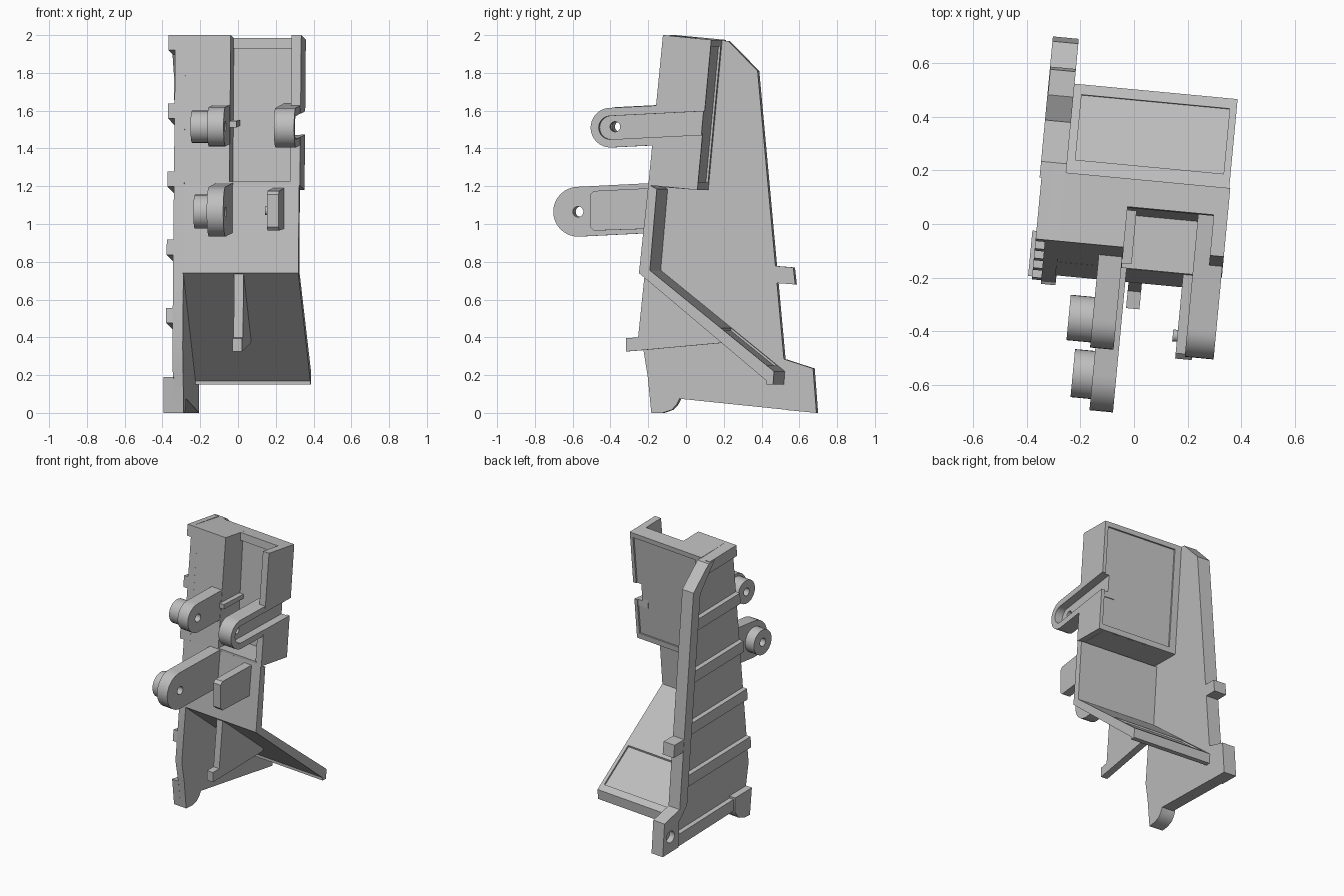
import bpy, bmesh
from math import sin, cos, pi, radians

cube = bpy.data.objects.get("Cube")
if cube:
    bpy.data.objects.remove(cube, do_unlink=True)

YAW = radians(-5.4)      # the whole part stands slightly turned
LEAN = 0.0945            # horizontal edges drop towards the back

grey = bpy.data.materials.new("light grey plastic")
grey.use_nodes = True
COLOUR = (0.52, 0.52, 0.52, 1)
grey.diffuse_color = COLOUR
grey.node_tree.nodes["Principled BSDF"].inputs["Base Color"].default_value = COLOUR


def extrude(name, points, left, right):
    """Side profile of (depth, height) points, extruded across the width."""
    bm = bmesh.new()
    face = bm.faces.new([bm.verts.new((left, y, z)) for y, z in points])
    grown = bmesh.ops.extrude_face_region(bm, geom=[face])["geom"]
    verts = [g for g in grown if isinstance(g, bmesh.types.BMVert)]
    bmesh.ops.translate(bm, verts=verts, vec=(right - left, 0, 0))
    bmesh.ops.recalc_face_normals(bm, faces=bm.faces)
    mesh = bpy.data.meshes.new(name)
    bm.to_mesh(mesh)
    bm.free()
    mesh.materials.append(grey)
    ob = bpy.data.objects.new(name, mesh)
    bpy.context.collection.objects.link(ob)
    ob.rotation_euler.z = YAW
    return ob


def circle(y, z, r, n=32):
    return [(y + r * cos(2 * pi * i / n), z + r * sin(2 * pi * i / n)) for i in range(n)]


def stadium(y, z, r, back, slope=0.05, n=16):
    """Rounded front end with two straight edges running to the back."""
    arc = [(y - r * sin(pi * i / n), z + r * cos(pi * i / n)) for i in range(n + 1)]
    rise = slope * (back - y)
    return arc + [(back, z - r + rise), (back, z + r + rise)]


def cut(targets, points, left, right):
    cutter = extrude("cutter", points, left, right)
    cutter.hide_render = True
    bpy.context.view_layer.update()
    for ob in targets:
        mod = ob.modifiers.new("cut", "BOOLEAN")
        mod.operation = "DIFFERENCE"
        mod.solver = "EXACT"
        mod.object = cutter
        bpy.context.view_layer.objects.active = ob
        bpy.ops.object.modifier_apply(modifier=mod.name)
    bpy.data.objects.remove(cutter, do_unlink=True)


def front(z):
    """Depth of the leaning front edge at a height."""
    return -0.09 - 0.0992 * (2 - z)


# Side plate with rounded nose at the bottom
NOSE = [(-0.06, 0.075), (-0.075, 0.045), (-0.1, 0.017), (-0.15, 0), (-0.21, 0)]
extrude("side_plate",
        [(-0.09, 2), (0.2, 1.968), (0.355, 1.81), (0.495, 0.285), (0.65, 0.235), (0.668, 0)]
        + NOSE + [(-0.23, 0.2), (-0.255, 0.35), (-0.215, 0.74)], -0.325, -0.27)

# Raised flange along the back edge, ending in the rear foot
flange = extrude("back_flange",
                 [(0.14, 1.974), (0.2, 1.968), (0.355, 1.81), (0.495, 0.285), (0.65, 0.235),
                  (0.668, 0), (0.51, 0.015), (0.5, 0.2), (0.42, 0.29), (0.285, 1.78)],
                 -0.367, -0.27)
cut([flange], circle(0.59, 0.12, 0.042), -0.4, -0.32)
extrude("rear_tab", [(0.42, 0.78), (0.545, 0.77), (0.555, 0.68), (0.42, 0.69)], -0.365, -0.27)

# Ribs across the outer face
for i in range(5):
    top = 2 - 0.361 * i
    low = top - 0.08
    back = 0.18 if i == 0 else 0.44 - 0.1 * (top - 0.5)
    f0, f1 = front(top), front(low)
    extrude(f"side_rib_{i + 1}",
            [(f0, top), (back, top - LEAN * (back - f0)),
             (back, low - LEAN * (back - f1)), (f1, low)], -0.36, -0.32)
extrude("bottom_rib", [(-0.06, 0.16), (0.53, 0.1), (0.53, 0.014), (-0.06, 0.075)], -0.36, -0.32)
extrude("front_foot", NOSE + [(-0.23, 0.19), (-0.06, 0.175)], -0.375, -0.32)

# Front wall and sloping apron in one bent sheet
sheet = extrude("front_wall_and_apron",
                [(-0.168, 1.21), (-0.218, 0.74), (0.46, 0.17), (0.46, 0.15), (0.495, 0.15),
                 (0.5, 0.22), (-0.16, 0.755), (-0.123, 1.185)], -0.275, 0.341)
cut([sheet], [(0.215, 0.436), (0.46, 0.238), (0.5, 0.5), (0.25, 0.6)], -0.24, 0.315)

# Fin under the apron
extrude("apron_fin",
        [(-0.215, 0.735), (-0.25, 0.4), (-0.315, 0.395), (-0.315, 0.325),
         (-0.25, 0.33), (0.19, 0.37), (0.21, 0.395)], 0, 0.05)

# Upper housing: solid column, right wall, back wall and floor
SECTION = [(-0.09, 2), (0.167, 1.975), (0.093, 1.18), (-0.168, 1.205)]
column = extrude("column", SECTION, -0.275, -0.03)
right_wall = extrude("right_wall", SECTION, 0.293, 0.345)
back_wall = extrude("back_wall",
                    [(0.062, 1.985), (0.167, 1.975), (0.093, 1.18), (0.03, 1.19),
                     (0.085, 1.93), (0.058, 1.93)], -0.04, 0.3)
extrude("housing_floor", [(-0.167, 1.225), (0.05, 1.215), (0.08, 1.181), (-0.167, 1.2)], -0.04, 0.3)

# Shallow field in the back of the housing
cut([column, right_wall, back_wall],
    [(0.152, 1.94), (0.085, 1.22), (0.2, 1.22), (0.25, 1.94)], -0.22, 0.32)

# Slotted arm on the right, its slot running out through the housing
arm = extrude("slotted_arm", stadium(-0.37, 1.51, 0.105, 0.11), 0.235, 0.343)
cut([arm, right_wall, back_wall], stadium(-0.37, 1.51, 0.062, 0.3), 0.285, 0.4)
cut([arm], circle(-0.35, 1.515, 0.027), 0.2, 0.4)

# Left lugs with bosses and pin holes
for name, y, z, r, boss_r, boss_end, left, right in (
        ("upper", -0.37, 1.515, 0.104, 0.085, -0.21, -0.12, -0.032),
        ("lower", -0.575, 1.065, 0.132, 0.09, -0.175, -0.1, -0.012)):
    lug = extrude(name + "_lug", stadium(y, z, r, front(z) + 0.03), left, right)
    boss = extrude(name + "_lug_boss", circle(y, z, boss_r), boss_end, left + 0.002)
    cut([lug, boss], circle(y, z, 0.028), -0.5, 0.1)

# Small rail beside the upper lug
extrude("small_rail", [(-0.15, 1.545), (0.05, 1.55), (0.05, 1.52), (-0.15, 1.51)], -0.035, 0.005)

# Lower right tab with a little pin
extrude("lower_tab",
        [(-0.465, 1.175), (-0.485, 1.155), (-0.485, 0.985), (-0.465, 0.965),
         (-0.16, 0.975), (-0.16, 1.19)], 0.2, 0.262)
extrude("tab_pin", circle(-0.4, 1.07, 0.022), 0.183, 0.202)

# Shading that keeps the edges crisp
bpy.ops.object.select_all(action="DESELECT")
for ob in bpy.context.scene.objects:
    if ob.type == "MESH" and grey.name in ob.data.materials:
        ob.select_set(True)
        bpy.context.view_layer.objects.active = ob
bpy.ops.object.shade_smooth_by_angle(angle=radians(30))
